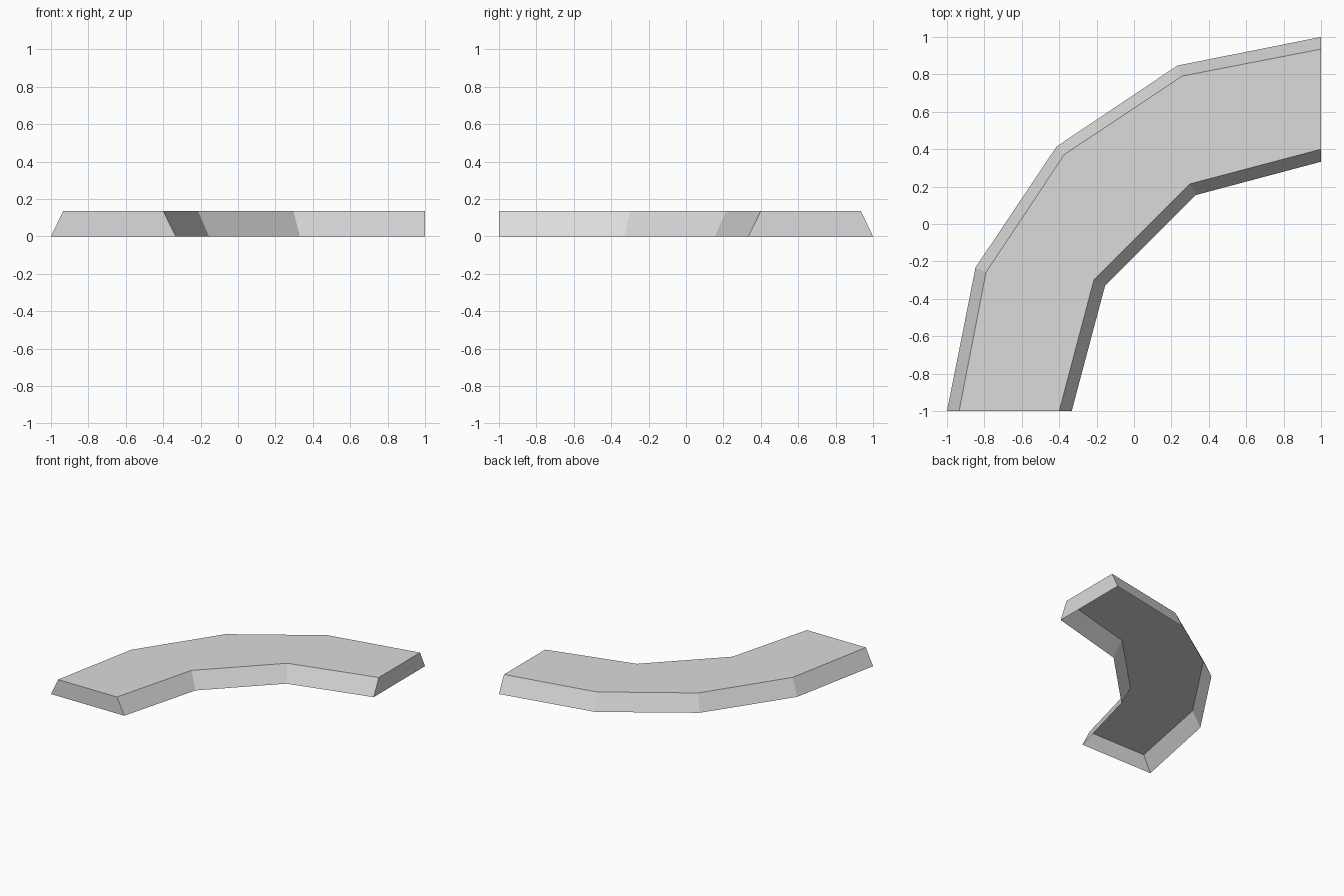
import bpy
import bmesh

cube = bpy.data.objects.get("Cube")
if cube:
    bpy.data.objects.remove(cube, do_unlink=True)

HEIGHT = 0.136

# Grey stone material
stone = bpy.data.materials.new("light grey")
stone.use_nodes = True
colour = (0.71, 0.71, 0.71, 1.0)
stone.diffuse_color = colour
stone.node_tree.nodes["Principled BSDF"].inputs["Base Color"].default_value = colour


def mirrored(half, middle=()):
    """Complete a bend by reflecting its first half across the diagonal."""
    return [*half, *middle, *[(-y, -x) for x, y in reversed(half)]]


def outline(outer, corner, inner):
    """Closed ring: along the outer bend, then back along the inner bend."""
    return mirrored(outer, [(-corner, corner)]) + mirrored(inner)[::-1]


# Wide footprint and narrower top of the sloped kerb
bottom = outline([(-1, -1), (-0.847, -0.232)], 0.414,
                 [(-0.333, -1), (-0.155, -0.331)])
top = outline([(-0.935, -1), (-0.791, -0.258)], 0.372,
              [(-0.4, -1), (-0.214, -0.297)])

# Flat top and sloped walls; the underside is an open shell
bm = bmesh.new()
low = [bm.verts.new((x, y, 0)) for x, y in bottom]
high = [bm.verts.new((x, y, HEIGHT)) for x, y in top]
top_face = bm.faces.new(high)
for i in range(len(low)):
    j = (i + 1) % len(low)
    bm.faces.new((low[i], low[j], high[j], high[i]))
bmesh.ops.recalc_face_normals(bm, faces=bm.faces)
if top_face.normal.z < 0:
    bmesh.ops.reverse_faces(bm, faces=bm.faces)

mesh = bpy.data.meshes.new("curved_kerb")
bm.to_mesh(mesh)
bm.free()
mesh.materials.append(stone)
kerb = bpy.data.objects.new("curved_kerb", mesh)
bpy.context.collection.objects.link(kerb)
